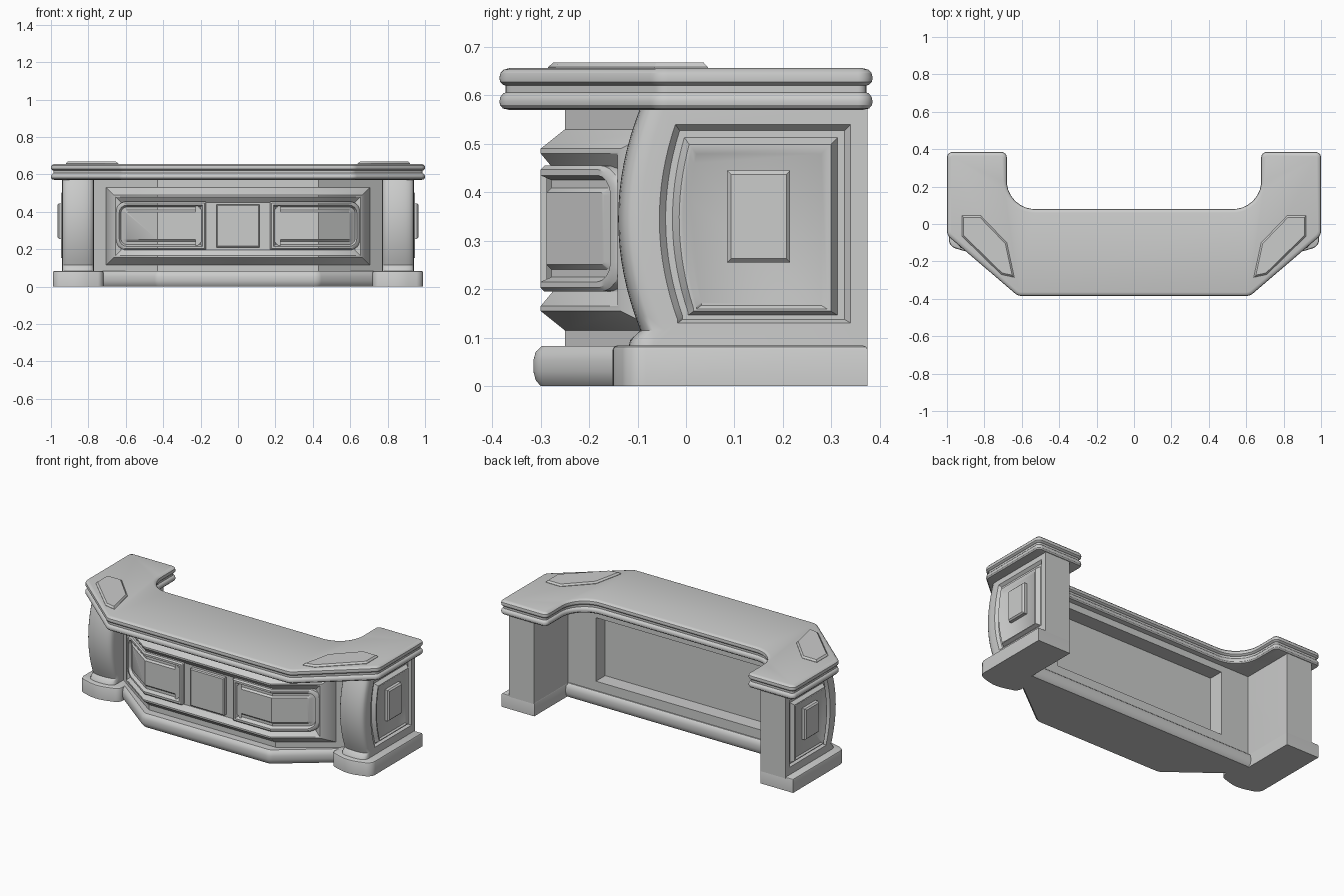
import bpy, bmesh, math
from mathutils import Vector

if "Cube" in bpy.data.objects:
    bpy.data.objects.remove(bpy.data.objects["Cube"])

grey = bpy.data.materials.new("plain_grey")
grey.diffuse_color = (0.6, 0.605, 0.6, 1)
grey.use_nodes = True
grey.node_tree.nodes["Principled BSDF"].inputs["Base Color"].default_value = grey.diffuse_color


def finish(name, bm, mirror=False, angle=32):
    bmesh.ops.recalc_face_normals(bm, faces=bm.faces[:])
    me = bpy.data.meshes.new(name)
    bm.to_mesh(me)
    bm.free()
    me.materials.append(grey)
    me.shade_smooth()
    me.set_sharp_from_angle(angle=math.radians(angle))
    ob = bpy.data.objects.new(name, me)
    bpy.context.collection.objects.link(ob)
    if mirror:
        m = ob.modifiers.new("mirror", 'MIRROR')
        m.use_mirror_merge = False
    return ob


def fillet(corners, seg=8):
    """corners: (x, y, radius) counter-clockwise -> rounded outline"""
    out, n = [], len(corners)
    for i, (x, y, r) in enumerate(corners):
        p = Vector((x, y))
        if r == 0:
            out.append(p)
            continue
        a = (Vector(corners[i - 1][:2]) - p).normalized()
        b = (Vector(corners[(i + 1) % n][:2]) - p).normalized()
        half = a.angle(b) / 2
        c = p + (a + b).normalized() * r / math.sin(half)
        s = p + a * r / math.tan(half) - c
        e = p + b * r / math.tan(half) - c
        for k in range(seg + 1):
            out.append(c + s.lerp(e, k / seg).normalized() * r)
    return out


def inset(pts, d):
    """offset a counter-clockwise outline inward"""
    res, n = [], len(pts)
    for i, p in enumerate(pts):
        e1 = (p - pts[i - 1]).normalized()
        e2 = (pts[(i + 1) % n] - p).normalized()
        n1, n2 = Vector((-e1.y, e1.x)), Vector((-e2.y, e2.x))
        res.append(p + (n1 + n2) * d / (1 + n1.dot(n2)))
    return res


def loft(rings):
    """closed skin through equal rings of 3D points"""
    bm = bmesh.new()
    vs = [[bm.verts.new(p) for p in r] for r in rings]
    n = len(vs[0])
    for a, b in zip(vs, vs[1:]):
        for i in range(n):
            j = (i + 1) % n
            bm.faces.new((a[i], a[j], b[j], b[i]))
    bm.faces.new(vs[0][::-1])
    bm.faces.new(vs[-1])
    return bm


def slab(name, outline, profile, mirror=False):
    """horizontal outline swept through (inset, z) steps"""
    bm = loft([[(p.x, p.y, z) for p in inset(outline, d)] for d, z in profile])
    return finish(name, bm, mirror)


def both(half):
    return half + [(-x, y, r) for x, y, r in reversed(half)]


BEND, FRONT, SLOPE = 0.43, -0.25, 0.7


def front_panel(name, x0, x1, z0, z1, profile, r=(0, 0), mirror=False):
    """moulded panel of (inset, depth) steps, folded round the front bends"""
    o = fillet([(x0, z0, r[0]), (x1, z0, r[1]), (x1, z1, r[1]), (x0, z1, r[0])], 6)
    bm = loft([[(p.x, -d, p.y) for p in inset(o, i)] for i, d in profile])
    for s in (-1, 1):
        bmesh.ops.bisect_plane(bm, geom=bm.verts[:] + bm.edges[:] + bm.faces[:],
                               plane_co=(s * BEND, 0, 0), plane_no=(1, 0, 0))
    for v in bm.verts:
        v.co.y += FRONT + max(0, abs(v.co.x) - BEND) * SLOPE
    return finish(name, bm, mirror)


# desk top: two rounded layers with a groove between
top = fillet(both([(0.62, -0.385, 0.06), (1.0, -0.06, 0.05), (1.0, 0.385, 0.03),
                   (0.68, 0.385, 0.03), (0.68, 0.08, 0.15)]))
slab("desk_top", top, [
    (0.02, 0.57), (0.007, 0.573), (0.001, 0.58), (0, 0.588), (0.002, 0.597),
    (0.008, 0.604), (0.013, 0.606), (0.013, 0.62), (0.007, 0.622), (0.001, 0.628),
    (0, 0.637), (0.002, 0.646), (0.009, 0.653), (0.02, 0.656)])

# thin angular plates on the top corners
plate = [Vector(p) for p in ((0.64, -0.285), (0.71, -0.27), (0.92, -0.065),
                             (0.92, 0.045), (0.82, 0.045), (0.68, -0.10))]
slab("top_plate", plate, [(0, 0.65), (0, 0.658), (0.009, 0.668)], True)

# main body with a recess in the back
outline = [Vector(p[:2]) for p in both([(BEND, FRONT, 0), (0.77, -0.012, 0), (0.77, 0.045, 0)])]
bm = loft([[(p.x, p.y, z) for p in outline] for z in (0.07, 0.575)])
bmesh.ops.recalc_face_normals(bm, faces=bm.faces[:])
back = max(bm.faces, key=lambda f: f.normal.y)
bmesh.ops.inset_individual(bm, faces=[back], thickness=0.05)
for v in back.verts:
    v.co.x = math.copysign(0.58, v.co.x)
    v.co.z = 0.14 if v.co.z < 0.3 else 0.53
inner = bmesh.ops.extrude_discrete_faces(bm, faces=[back])["faces"][0]
for v in inner.verts:
    v.co.y -= 0.09
finish("main_body", bm)

# plinth under the body
base = fillet(both([(BEND, -0.315, 0.06), (0.775, -0.05, 0), (0.775, 0.07, 0)]))
slab("plinth", base, [(0.015, 0), (0.005, 0.012), (0, 0.03), (0, 0.053),
                      (0.005, 0.071), (0.018, 0.083)])

# front mouldings
front_panel("front_frame", -0.706, 0.706, 0.115, 0.53,
            [(0, -0.01), (0, 0), (0.04, 0.05), (0.05, 0.05), (0.08, 0.025)])
front_panel("side_panel", 0.17, 0.655, 0.195, 0.455,
            [(0, 0.01), (0, 0.042), (0.008, 0.05), (0.02, 0.05), (0.03, 0.028),
             (0.046, 0.028), (0.056, 0.038)], (0.01, 0.06), True)
front_panel("centre_panel", -0.115, 0.115, 0.21, 0.44,
            [(0, 0.01), (0, 0.045), (0.006, 0.05)])


# end pillars: bowed front, stepped mouldings on the outer side
def bow(z):
    return -0.092 - 0.048 * (1 - ((z - 0.345) / 0.235) ** 2)


def d_ring(x, pull, d=0.0):
    z0, z1 = 0.115 + d * 0.6, 0.575 - d
    zs = [z1 - (z1 - z0) * i / 16 for i in range(17)]
    pts = [(x, bow(z) + pull + d, z) for z in zs]
    foot = [(-0.115, 0.095), (-0.12, 0.075)] if d == 0 else [(pts[-1][1], z0 - 0.003), (pts[-1][1], z0 - 0.006)]
    pts += [(x, y + (pull if d == 0 else 0), z) for y, z in foot]
    return pts + [(x, 0.375 - d, pts[-1][2]), (x, 0.375 - d, z1)]


rings = []
for i in range(13):
    t = -1 + i / 6
    rings.append(d_ring(0.855 + 0.085 * math.sin(t * math.pi / 2),
                        0.06 * (1 - math.sqrt(1 - 0.97 * t * t))))
for d, x in ((0.035, 0.94), (0.048, 0.925), (0.062, 0.925), (0.076, 0.947),
             (0.084, 0.947), (0.096, 0.938)):
    rings.append(d_ring(x, 0.05, d))
finish("end_pillar", loft(rings), True, 40)

# small raised block on each pillar side
block = [Vector(p) for p in ((0.085, 0.255), (0.215, 0.255), (0.215, 0.445), (0.085, 0.445))]
bm = loft([[(x, p.x, p.y) for p in inset(block, d)]
           for d, x in ((0, 0.92), (0, 0.957), (0.008, 0.965))])
finish("pillar_block", bm, True)

# pillar feet with a rounded front
foot = fillet([(0.72, -0.12, 0.04), (0.855, -0.16, 0.2), (0.99, -0.12, 0.05), (0.99, 0.375, 0),
               (0.768, 0.375, 0), (0.768, 0.05, 0), (0.72, 0.05, 0)])
slab("pillar_foot", foot, [(0, 0), (0, 0.075), (0.003, 0.081), (0.01, 0.084)], True)
